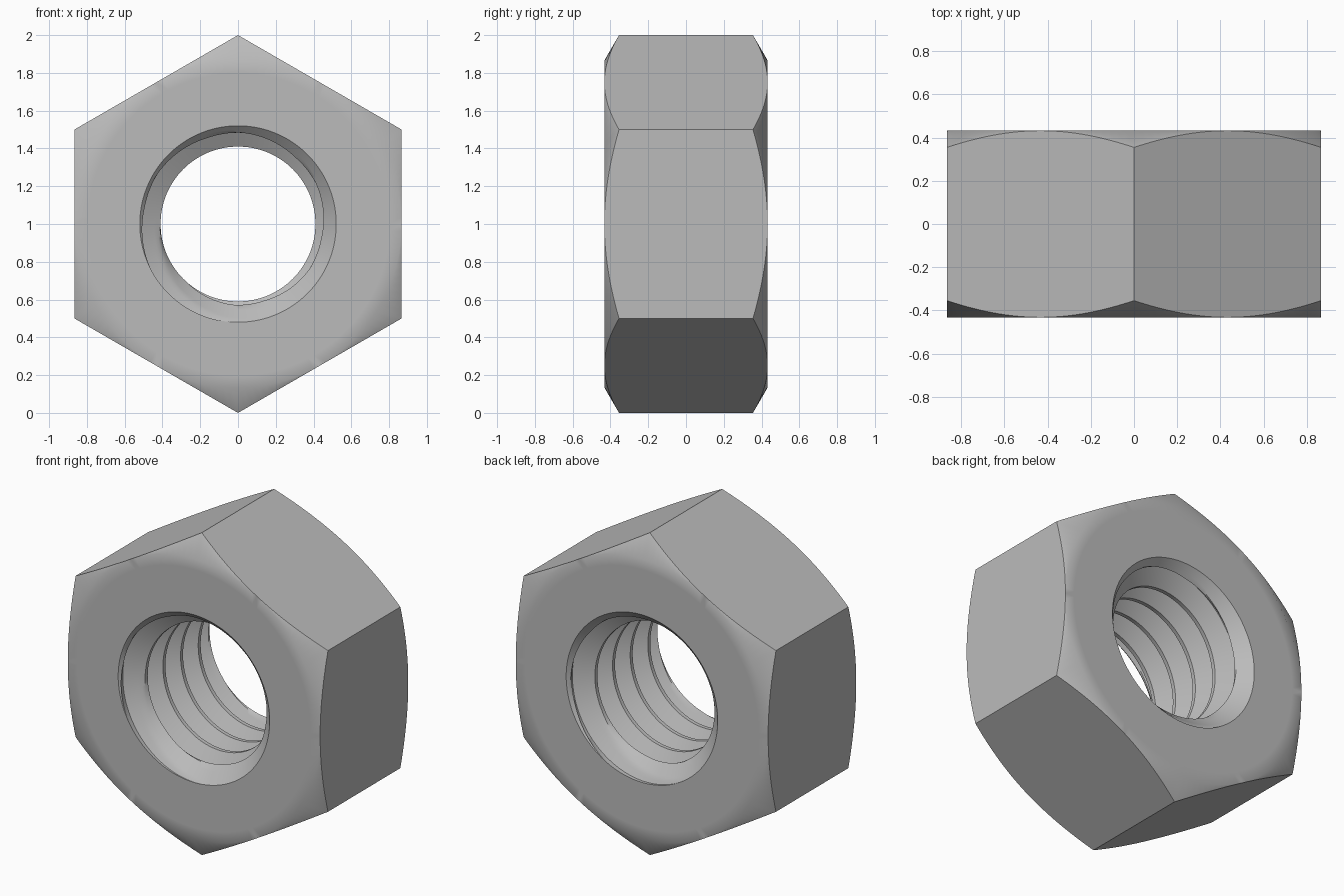
import bpy, bmesh, math

cube = bpy.data.objects.get("Cube")
if cube:
    bpy.data.objects.remove(cube, do_unlink=True)

steel = bpy.data.materials.new("steel grey")
steel.use_nodes = True
steel.diffuse_color = (0.5, 0.5, 0.5, 1)
steel.node_tree.nodes["Principled BSDF"].inputs["Base Color"].default_value = (0.5, 0.5, 0.5, 1)

COLUMNS = 144
HALF = 0.432                     # half thickness
FLAT = math.sqrt(3) / 2          # centre to flat
RIM, CREST = 0.52, 0.41          # thread root and crest radii
PITCH = 0.173
ROOT_W, FLANK_W = 0.125, 0.367   # fractions of the pitch
SPLITS = 6


def sweep(name, profile):
    """Sweep an angle-dependent (radius, y) profile round the y axis."""
    bm = bmesh.new()
    columns = []
    for i in range(COLUMNS + 1):
        a = 2 * math.pi * i / COLUMNS
        columns.append([bm.verts.new((r * math.cos(a), y, 1 + r * math.sin(a)))
                        for r, y in profile(a)])
    for left, right in zip(columns, columns[1:]):
        for j in range(len(left) - 1):
            bm.faces.new((left[j], right[j], right[j + 1], left[j + 1]))
    bmesh.ops.remove_doubles(bm, verts=bm.verts, dist=1e-5)
    mesh = bpy.data.meshes.new(name)
    bm.to_mesh(mesh)
    bm.free()
    mesh.materials.append(steel)
    obj = bpy.data.objects.new(name, mesh)
    bpy.context.collection.objects.link(obj)
    return obj


# Hexagonal body with a 30 degree corner chamfer on both faces
def hex_profile(a):
    sector = (a + math.pi / 6) % (math.pi / 3) - math.pi / 6
    corner = FLAT / math.cos(sector)
    drop = (corner - FLAT) * math.tan(math.pi / 6)
    front = [(RIM, -HALF), (0.8, -HALF), (FLAT, -HALF), (corner, drop - HALF)]
    return front + [(r, -y) for r, y in reversed(front)]


# Right-hand V thread, opened by a 45 degree countersink at each end
def thread_radius(f):
    if f <= ROOT_W:
        return RIM
    fall = min((f - ROOT_W) / FLANK_W, (1 - f) / FLANK_W, 1)
    return RIM - (RIM - CREST) * fall


steps = [0]
steps += [ROOT_W + FLANK_W * i / SPLITS for i in range(SPLITS + 1)]
steps += [1 - FLANK_W * (SPLITS - i) / SPLITS for i in range(SPLITS)]


def bore_profile(a):
    start = 0.024 + PITCH * (math.pi - a) / (2 * math.pi)
    points = []
    for turn in range(-1, 7):
        for f in steps:
            depth = start + PITCH * (turn + f)
            clamped = min(max(depth, 0), 2 * HALF)
            cone = RIM - min(clamped, 2 * HALF - clamped)
            points.append((max(thread_radius(f), cone) if clamped == depth else RIM,
                           clamped - HALF))
    return points[::-1]


parts = [sweep("hex_body", hex_profile), sweep("threaded_bore", bore_profile)]

# Smooth shading that keeps the hexagon, rim and thread edges sharp
bpy.ops.object.select_all(action='DESELECT')
for part in parts:
    part.select_set(True)
bpy.context.view_layer.objects.active = parts[0]
bpy.ops.object.shade_smooth_by_angle(angle=math.radians(35))
